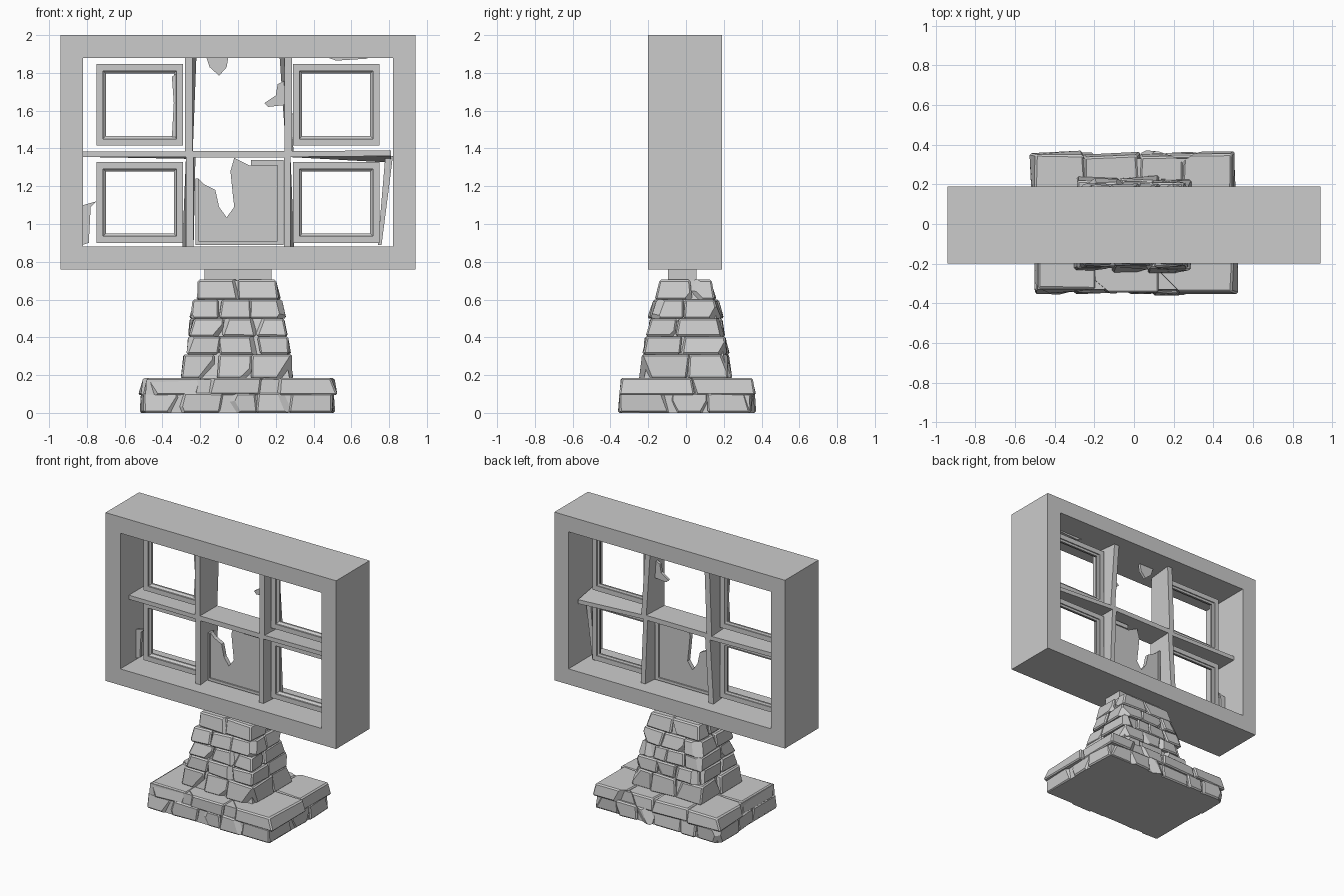
import bpy, bmesh, random
from mathutils import Vector

random.seed(4)
if "Cube" in bpy.data.objects:
    bpy.data.objects.remove(bpy.data.objects["Cube"])

grey = bpy.data.materials.new("plain grey")
grey.use_nodes = True
COLOUR = (0.6, 0.6, 0.6, 1)
grey.diffuse_color = COLOUR
grey.node_tree.nodes["Principled BSDF"].inputs["Base Color"].default_value = COLOUR


def finish(name, bm):
    bmesh.ops.recalc_face_normals(bm, faces=bm.faces)
    mesh = bpy.data.meshes.new(name)
    bm.to_mesh(mesh)
    bm.free()
    mesh.materials.append(grey)
    obj = bpy.data.objects.new(name, mesh)
    bpy.context.collection.objects.link(obj)
    return obj


def hull(bm, points):
    """Add a six-sided block from four bottom and four top corners."""
    v = [bm.verts.new(p) for p in points]
    faces = [bm.faces.new(v[3::-1]), bm.faces.new(v[4:])]
    for i in range(4):
        j = (i + 1) % 4
        faces.append(bm.faces.new((v[i], v[j], v[4 + j], v[4 + i])))
    return v, faces


def ring(name, x0, x1, z0, z1, profile):
    """Sweep a closed profile of (inset, y) around a rectangle."""
    bm = bmesh.new()
    loops = [[bm.verts.new(p) for p in ((x0 + d, y, z0 + d), (x1 - d, y, z0 + d),
                                        (x1 - d, y, z1 - d), (x0 + d, y, z1 - d))]
             for d, y in profile]
    for a, b in zip(loops, loops[1:] + loops[:1]):
        for i in range(4):
            j = (i + 1) % 4
            bm.faces.new((a[i], a[j], b[j], b[i]))
    return finish(name, bm)


def plate(name, outlines, y, thick):
    """Flat plate in the xz plane; later outlines are holes."""
    bm = bmesh.new()
    edges = []
    for line in outlines:
        v = [bm.verts.new((x, y, z)) for x, z in line]
        edges += [bm.edges.new((v[i - 1], v[i])) for i in range(len(v))]
    bmesh.ops.triangle_fill(bm, edges=edges, use_beauty=True, use_dissolve=False)
    geo = bmesh.ops.extrude_face_region(bm, geom=bm.faces[:])["geom"]
    top = [g for g in geo if isinstance(g, bmesh.types.BMVert)]
    bmesh.ops.translate(bm, verts=top, vec=(0, thick, 0))
    return finish(name, bm)


def board(name, start, end, width, skew0, skew1, upright):
    """Divider whose back edge is skewed by a different amount at each end."""
    bm = bmesh.new()
    pts = []
    for (x, z), skew in ((start, skew0), (end, skew1)):
        for y, w in ((-0.1, -1), (-0.1, 1), (0.1, 1), (0.1, -1)):
            off = w * width / 2 + (skew if y > 0 else 0)
            pts.append((x + off, y, z) if upright else (x, y, z + off))
    hull(bm, pts)
    return finish(name, bm)


# Outer frame
ring("outer_frame", -0.94, 0.94, 0.76, 2.0,
     [(0, -0.2), (0.12, -0.2), (0.115, 0.19), (0, 0.19)])

# Warped dividers between the six openings
board("left_upper_divider", (-0.26, 1.37), (-0.26, 1.89), 0.04, 0.0, 0.02, True)
board("left_lower_divider", (-0.255, 0.88), (-0.255, 1.37), 0.04, -0.02, 0.01, True)
board("right_upper_divider", (0.265, 1.37), (0.265, 1.89), 0.04, 0.01, -0.025, True)
board("right_lower_divider", (0.26, 0.88), (0.26, 1.37), 0.035, 0.02, 0.0, True)
board("left_shelf", (-0.82, 1.37), (-0.26, 1.37), 0.03, 0.0, -0.01, False)
board("middle_shelf", (-0.26, 1.37), (0.26, 1.37), 0.035, 0, 0, False)
board("right_shelf", (0.26, 1.37), (0.81, 1.375), 0.03, 0, -0.035, False)

# Stepped sashes in the four corner openings
SASH = [(0, -0.03), (0.036, -0.03), (0.036, -0.018), (0.05, -0.005),
        (0.05, 0.008), (0.036, 0.012), (0.036, 0.02), (0, 0.02)]
for side, x0, x1 in (("left", 0.29, 0.75), ("right", -0.75, -0.29)):
    ring(side + "_upper_sash", x0, x1, 1.415, 1.846, SASH)
    ring(side + "_lower_sash", x0, x1, 0.9, 1.328, SASH)

# Broken centre panel with its raised rim
plate("centre_panel",
      [[(-0.21, 0.905), (0.22, 0.905), (0.22, 1.32), (0.06, 1.31), (-0.02, 1.35),
        (-0.04, 1.28), (-0.03, 1.18), (-0.02, 1.09), (-0.06, 1.035), (-0.1, 1.09),
        (-0.12, 1.18), (-0.18, 1.21), (-0.21, 1.24)]], -0.02, 0.03)
plate("centre_panel_rim",
      [[(-0.225, 0.89), (0.24, 0.89), (0.24, 1.34), (0.07, 1.34), (0.07, 1.31),
        (0.21, 1.31), (0.21, 0.91), (-0.21, 0.91), (-0.21, 1.24), (-0.225, 1.24)]],
      -0.03, 0.05)

# Jagged shards left around the openings
SHARDS = [
    [(-0.17, 1.89), (-0.05, 1.89), (-0.06, 1.83), (-0.1, 1.785), (-0.15, 1.83)],
    [(0.14, 1.64), (0.16, 1.62), (0.25, 1.63), (0.25, 1.76), (0.21, 1.74), (0.2, 1.68)],
    [(-0.35, 1.46), (-0.32, 1.46), (-0.32, 1.8), (-0.35, 1.78), (-0.34, 1.64)],
    [(-0.82, 0.89), (-0.79, 0.9), (-0.78, 1.09), (-0.75, 1.12), (-0.82, 1.1)],
    [(0.28, 1.45), (0.3, 1.46), (0.31, 1.55), (0.28, 1.6)],
    [(0.72, 1.5), (0.75, 1.42), (0.75, 1.8), (0.73, 1.76)],
    [(0.45, 1.89), (0.52, 1.865), (0.68, 1.875), (0.72, 1.89)],
    [(0.74, 0.89), (0.76, 0.89), (0.8, 1.2), (0.82, 1.36), (0.78, 1.36)],
]
for i, line in enumerate(SHARDS):
    plate("shard_%d" % (i + 1), [line], -0.015, 0.02)


# Rough masonry: each course is rows of jittered, chipped stones
def course(name, z0, z1, low, high, rows, count, jitter=0.012):
    whole = bmesh.new()
    for v0, v1 in zip(rows, rows[1:]):
        n = count + random.choice((0, 0, 1))
        cuts = [-1 + 2 * i / n for i in range(n + 1)]
        for i in range(1, n):
            cuts[i] += random.uniform(-0.35, 0.35) / n
        for u0, u1 in zip(cuts, cuts[1:]):
            bm = bmesh.new()
            pts = []
            grow = 1 + random.uniform(-0.02, 0.025)
            for (hx, hy), z in ((low, z0), (high, z1)):
                for u, v in ((u0, v0), (u1, v0), (u1, v1), (u0, v1)):
                    pts.append(Vector((u * hx * grow, v * hy * grow, z)))
            for p in pts:
                p.x += random.uniform(-jitter, jitter)
                p.y += random.uniform(-jitter, jitter)
            hull(bm, pts)
            bmesh.ops.recalc_face_normals(bm, faces=bm.faces)
            bmesh.ops.bevel(bm, geom=bm.edges[:], offset=0.009, segments=1,
                            affect='EDGES')
            # Knock one or two outward corners off
            mid = sum(pts, Vector()) / 8
            for _ in range(2):
                corner = random.choice(pts[4:] + pts[:4])
                out = (corner - mid).normalized()
                out.z *= 0.8
                point = corner - (corner - mid) * random.uniform(0.12, 0.3)
                res = bmesh.ops.bisect_plane(bm, geom=bm.verts[:] + bm.edges[:] + bm.faces[:],
                                             plane_co=point, plane_no=out, clear_outer=True)
                rim = [g for g in res["geom_cut"] if isinstance(g, bmesh.types.BMEdge)]
                bmesh.ops.holes_fill(bm, edges=rim, sides=0)
            temp = bpy.data.meshes.new("stone")
            bm.to_mesh(temp)
            bm.free()
            whole.from_mesh(temp)
            bpy.data.meshes.remove(temp)
    return finish(name, whole)


def core(name, z0, z1, low, high):
    """Solid mortar filling behind the stones."""
    bm = bmesh.new()
    hull(bm, [(u * hx, v * hy, z) for (hx, hy), z in ((low, z0), (high, z1))
              for u, v in ((-1, -1), (1, -1), (1, 1), (-1, 1))])
    return finish(name, bm)


course("plinth_lower_stones", 0, 0.105, (0.51, 0.355), (0.505, 0.35), (-1, -0.2, 0.3, 1), 5)
course("plinth_upper_stones", 0.095, 0.185, (0.51, 0.355), (0.495, 0.34), (-1, 0.1, 1), 3)
core("plinth_core", 0, 0.178, (0.495, 0.34), (0.485, 0.33))

LEVELS = [(0.18, 0.29, 0.24), (0.31, 0.275, 0.225), (0.405, 0.258, 0.21),
          (0.5, 0.245, 0.19), (0.6, 0.222, 0.16), (0.705, 0.2, 0.135)]
for i, (a, b) in enumerate(zip(LEVELS, LEVELS[1:])):
    step = 0.004 if i % 2 else -0.002
    course("tower_course_%d" % (i + 1), a[0], b[0], (a[1] + step, a[2] + step),
           (b[1] + step, b[2] + step), (-1, random.uniform(-0.3, 0.3), 1), 3 if i < 3 else 2)
core("tower_core", 0.17, 0.7, (0.275, 0.225), (0.185, 0.122))

# Neck joining the tower to the frame
neck = core("neck", 0.66, 0.77, (0.178, 0.075), (0.178, 0.075))
neck.location.y = -0.02
